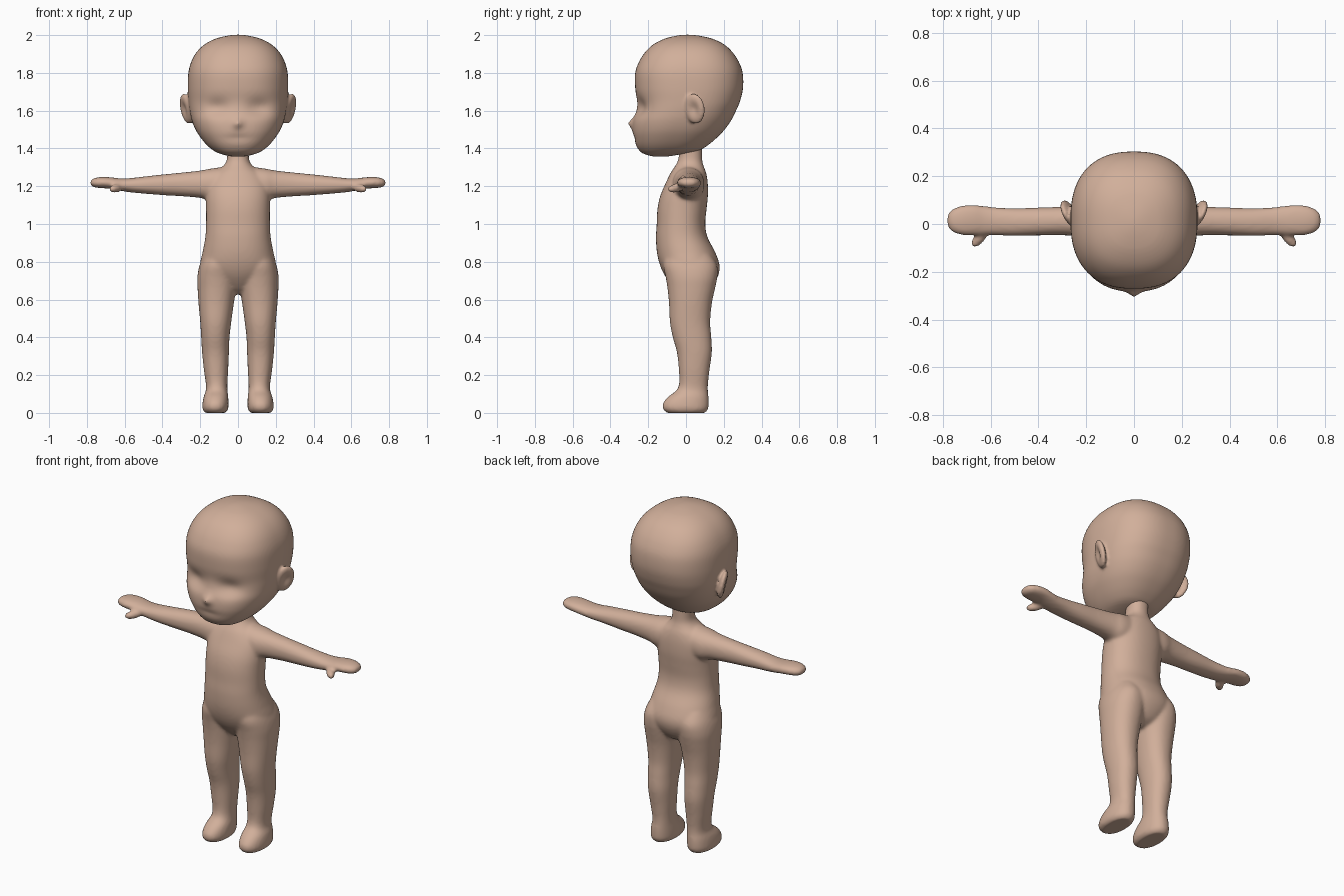
import bpy, bmesh, math
from mathutils import Matrix, Vector

skin = bpy.data.materials.new("skin")
skin.diffuse_color = (0.64, 0.43, 0.325, 1)


def spline(rows, steps=5):
    """Catmull-Rom interpolation of section rows."""
    out = []
    for i in range(len(rows) - 1):
        p0, p1 = rows[max(i - 1, 0)], rows[i]
        p2, p3 = rows[i + 1], rows[min(i + 2, len(rows) - 1)]
        for s in range(steps):
            t = s / steps
            out.append([0.5 * (2 * b + (c - a) * t + (2 * a - 5 * b + 4 * c - d) * t * t
                               + (3 * b - a - 3 * c + d) * t ** 3)
                        for a, b, c, d in zip(p0, p1, p2, p3)])
    return out + [list(rows[-1])]


def loft(bm, rows, axis="z", side=1, power=2.2, n=56):
    """Skin superellipse sections; row = (position, a_low, a_high, b_low, b_high)."""
    rings = []
    for t, a0, a1, b0, b1 in spline(rows):
        ring = []
        for k in range(n):
            c, s = math.cos(2 * math.pi * k / n), math.sin(2 * math.pi * k / n)
            a = (a0 + a1) / 2 + (a1 - a0) / 2 * math.copysign(abs(c) ** (2 / power), c)
            b = (b0 + b1) / 2 + (b1 - b0) / 2 * math.copysign(abs(s) ** (2 / power), s)
            x, y, z = (a, b, t) if axis == "z" else (t, a, b)
            ring.append(bm.verts.new((side * x, y, z)))
        rings.append(ring)
    for r, q in zip(rings, rings[1:]):
        for k in range(n):
            bm.faces.new((r[k], r[(k + 1) % n], q[(k + 1) % n], q[k]))
    bm.faces.new(rings[0])
    bm.faces.new(rings[-1])
    return [v for r in rings for v in r]


def finish(bm, name, voxel, smooth):
    """Fuse overlapping volumes into one soft skin."""
    bmesh.ops.recalc_face_normals(bm, faces=bm.faces[:])
    me = bpy.data.meshes.new(name)
    bm.to_mesh(me)
    bm.free()
    me.materials.append(skin)
    ob = bpy.data.objects.new(name, me)
    bpy.context.collection.objects.link(ob)
    m = ob.modifiers.new("fuse", "REMESH")
    m.mode, m.voxel_size, m.use_smooth_shade = "VOXEL", voxel, True
    m = ob.modifiers.new("soften", "SMOOTH")
    m.factor, m.iterations = 0.5, smooth
    return ob


def sym(rows):
    return [(z, -w, w, f, b) for z, w, f, b in rows]


# Torso with neck: height, half width, front, back
body = bmesh.new()
loft(body, sym([
    (0.63, .05, -.02, .08), (0.66, .10, -.06, .13), (0.72, .17, -.108, .168),
    (0.78, .20, -.137, .178), (0.85, .188, -.154, .155), (0.93, .173, -.159, .114),
    (1.00, .169, -.155, .102), (1.08, .169, -.151, .109), (1.15, .170, -.136, .116),
    (1.22, .162, -.106, .115), (1.27, .125, -.082, .107), (1.30, .085, -.062, .096),
    (1.33, .062, -.045, .087), (1.37, .057, -.037, .085), (1.43, .060, -.035, .085)]))

leg = [(0.0, .065, .175, -.10, .10), (0.02, .052, .188, -.122, .117),
       (0.05, .050, .188, -.122, .120), (0.085, .052, .182, -.095, .119),
       (0.12, .056, .170, -.050, .116), (0.16, .056, .171, -.036, .117),
       (0.23, .052, .181, -.038, .125), (0.32, .048, .190, -.048, .137),
       (0.40, .045, .195, -.070, .134), (0.48, .036, .200, -.085, .128),
       (0.58, .022, .209, -.090, .137), (0.66, .010, .214, -.098, .154),
       (0.72, .006, .215, -.108, .166), (0.78, .010, .204, -.120, .165),
       (0.84, .030, .180, -.110, .130)]
arm = [(.05, -.07, .095, 1.12, 1.305), (.14, -.07, .097, 1.122, 1.294),
       (.20, -.056, .084, 1.138, 1.283), (.30, -.047, .073, 1.147, 1.272),
       (.40, -.048, .069, 1.153, 1.262), (.50, -.050, .066, 1.161, 1.251),
       (.58, -.047, .070, 1.169, 1.242), (.63, -.047, .076, 1.178, 1.242),
       (.67, -.047, .081, 1.186, 1.247), (.72, -.046, .077, 1.190, 1.249),
       (.76, -.033, .062, 1.194, 1.243), (.782, -.008, .038, 1.207, 1.230)]

# Legs with feet, arms with mitten hands and thumbs
for side in (1, -1):
    loft(body, leg, side=side)
    loft(body, arm, axis="x", side=side)
    aim = Vector((side * .62, -.75, -.12)).to_track_quat("X", "Z").to_matrix().to_4x4()
    bmesh.ops.create_uvsphere(
        body, u_segments=24, v_segments=16, radius=1,
        matrix=Matrix.Translation((side * .645, -.056, 1.189)) @ aim
        @ Matrix.Diagonal((.054, .023, .023, 1)))
finish(body, "body", 0.009, 8)

# Head: height, half width, front, back
head = bmesh.new()
skull = loft(head, sym([
    (1.358, .04, -.18, -.09), (1.372, .095, -.225, -.01), (1.39, .132, -.248, .07),
    (1.42, .167, -.266, .12), (1.46, .200, -.278, .167), (1.50, .225, -.283, .205),
    (1.55, .245, -.280, .240), (1.60, .256, -.265, .265), (1.65, .262, -.260, .286),
    (1.72, .266, -.269, .302), (1.80, .263, -.269, .300), (1.86, .247, -.248, .279),
    (1.91, .219, -.216, .246), (1.95, .178, -.174, .203), (1.98, .122, -.116, .142),
    (1.996, .06, -.055, .075), (2.002, .015, -.01, .025)]), power=2.4, n=96)

# Face relief: x, z, x spread, z spread, push along y
relief = [(0, 1.532, .024, .024, -.026), (.11, 1.615, .065, .045, .024),
          (-.11, 1.615, .065, .045, .024), (0, 1.455, .07, .018, .006)]
for v in skull:
    if v.co.y < -.08:
        x, z = v.co.x, v.co.z
        fade = min(1, (-.08 - v.co.y) / .08)
        v.co.y += fade * sum(p * math.exp(-((x - cx) / sx) ** 2 - ((z - cz) / sz) ** 2)
                             for cx, cz, sx, sz, p in relief)

# Ears: hollowed discs flaring outward to the back and top
for side in (1, -1):
    ear = bmesh.ops.create_uvsphere(head, u_segments=40, v_segments=28, radius=1)["verts"]
    place = (Matrix.Translation((.274, .046, 1.61)) @ Matrix.Rotation(math.radians(-25), 4, "Z")
             @ Matrix.Rotation(math.radians(12), 4, "Y") @ Matrix.Diagonal((.023, .058, .082, 1)))
    for v in ear:
        if v.co.x > 0:
            v.co.x -= 0.8 * math.exp(-(v.co.y ** 2 + v.co.z ** 2) / .22)
        v.co = place @ v.co
        v.co.x *= side
finish(head, "head", 0.008, 5)
